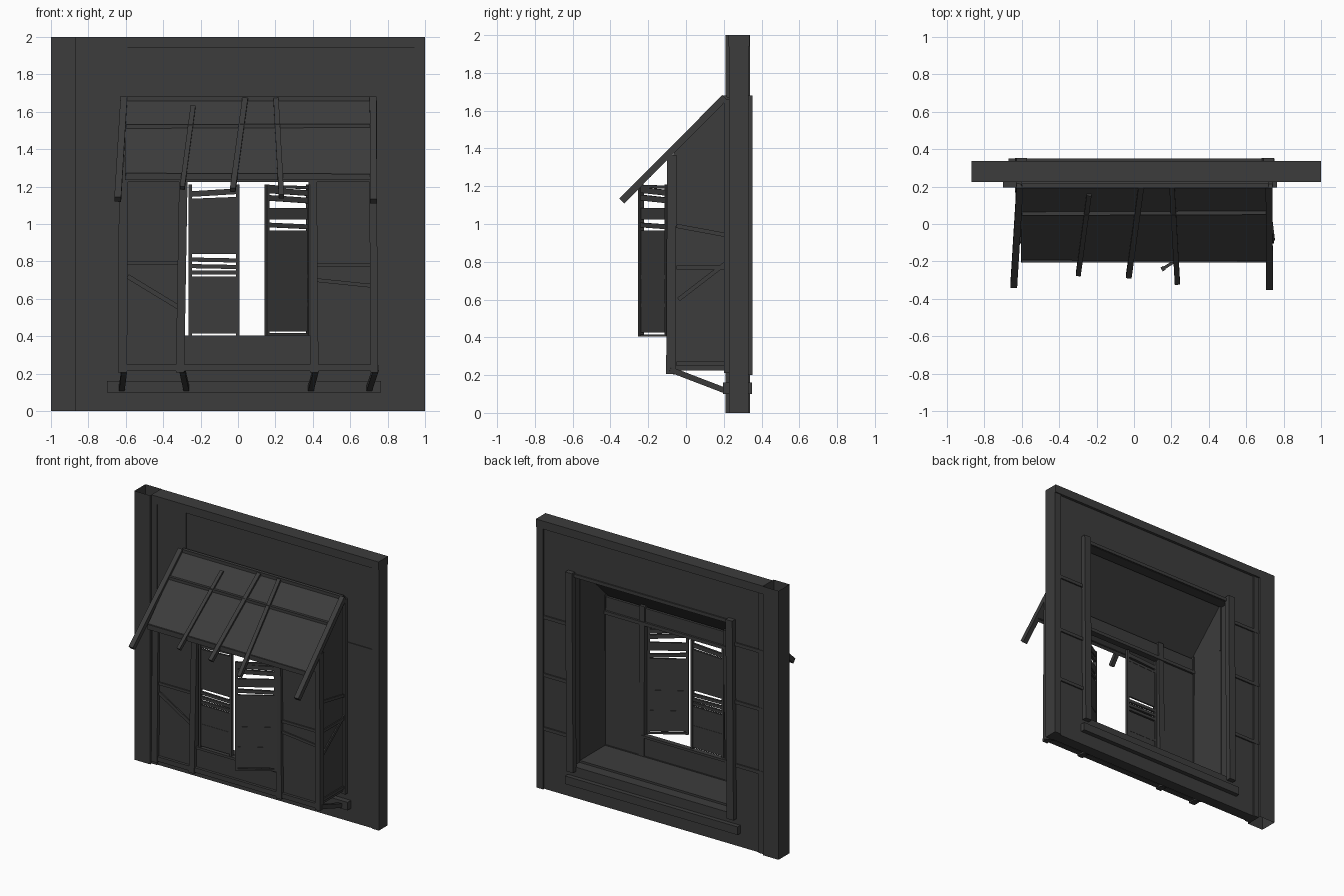
import bpy, math
from mathutils import Vector, Matrix

mat = bpy.data.materials.new("dark_wood")
mat.diffuse_color = (0.045, 0.045, 0.045, 1)

FACES = [(0, 3, 2, 1), (4, 5, 6, 7), (0, 1, 5, 4), (1, 2, 6, 5), (2, 3, 7, 6), (3, 0, 4, 7)]


def mesh(name, verts, faces):
    me = bpy.data.meshes.new(name)
    me.from_pydata(verts, [], faces)
    me.materials.append(mat)
    ob = bpy.data.objects.new(name, me)
    bpy.context.collection.objects.link(ob)
    return ob


def box(name, x0, x1, y0, y1, z0, z1, faces=FACES):
    return mesh(name, [(x, y, z) for z in (z0, z1)
                       for x, y in ((x0, y0), (x1, y0), (x1, y1), (x0, y1))], faces)


def beam(name, p, q, w, d=None):
    """Square stick from p to q; w is its width across x, d its other thickness."""
    p, q, d = Vector(p), Vector(q), d or w
    t = (q - p).normalized()
    side = Vector((0, 1, 0)) if abs(t.x) > 0.8 else Vector((1, 0, 0))
    a = (side - t * side.dot(t)).normalized()
    b = t.cross(a)
    verts = [c + a * (w / 2 * i) + b * (d / 2 * j) for c in (p, q)
             for i, j in ((-1, -1), (1, -1), (1, 1), (-1, 1))]
    return mesh(name, verts, FACES)


def side_prism(name, profile, x0, x1):
    """Extrude a (y, z) outline along x."""
    n = len(profile)
    verts = [(x, y, z) for x in (x0, x1) for y, z in profile]
    faces = [tuple(range(n))[::-1], tuple(range(n, 2 * n))]
    faces += [(i, (i + 1) % n, (i + 1) % n + n, i + n) for i in range(n)]
    return mesh(name, verts, faces)


# Wall frame: open-ended left post, top beam, right stud
box("left_post", -1, -0.87, 0.21, 0.34, 0, 2, FACES[2:])
box("top_beam", -0.87, 1, 0.224, 0.337, 1.94, 2)
box("right_stud", 0.945, 1, 0.228, 0.33, 0, 1.94)
box("left_stud", -0.87, -0.825, 0.228, 0.325, 0, 1.94)

# Wall panels around the bay opening
Y0, Y1 = 0.235, 0.317
box("wall_left", -0.87, -0.60, Y0, Y1, 0, 1.94)
box("wall_right", 0.71, 0.95, Y0, Y1, 0, 1.94)
box("wall_top", -0.60, 0.71, Y0, Y1, 1.64, 1.94)
box("wall_bottom", -0.60, 0.71, Y0, Y1, 0, 0.23)
box("upper_corner_board", -0.825, -0.59, 0.23, 0.24, 1.29, 1.94)
beam("front_left_brace", (-0.86, 0.234, 0.07), (-0.62, 0.234, 0.21), 0.01, 0.02)
for z, dz in ((0.80, -0.02), (0.72, 0), (0.52, 0.02)):
    beam("front_left_batten", (-0.86, 0.234, z), (-0.62, 0.234, z + dz), 0.01, 0.02)
beam("front_right_batten", (0.74, 0.234, 1.32), (0.945, 0.234, 1.32), 0.01, 0.025)

# Back battens, posts and sill
for z in (1.28, 0.85, 0.45):
    beam("back_right_batten", (0.72, 0.32, z), (0.95, 0.32, z), 0.014, 0.025)
for z in (1.5, 1.07, 0.6):
    beam("back_left_batten", (-0.60, 0.32, z), (-0.87, 0.32, z), 0.014, 0.025)
beam("back_top_batten", (-0.60, 0.32, 1.655), (0.72, 0.32, 1.655), 0.014, 0.025)
for x in (-0.60, 0.72):
    beam("back_post", (x - 0.01, 0.333, 0.2), (x, 0.333, 1.68), 0.055, 0.04)
box("back_sill", -0.67, 0.75, 0.31, 0.35, 0.10, 0.16)
box("front_sill", -0.70, 0.765, 0.195, 0.24, 0.10, 0.16)

# Bay side walls with rails and braces
outline = [(0.24, 0.23), (-0.07, 0.23), (-0.07, 1.365), (0.20, 1.64), (0.24, 1.66)]
for name, xa, xb, xo in (("left", -0.615, -0.595, -0.617), ("right", 0.705, 0.725, 0.727)):
    side_prism("bay_side_" + name, outline, xa, xb)
    for (ya, za), (yb, zb) in (((-0.05, 0.99), (0.22, 0.94)), ((-0.05, 0.77), (0.22, 0.77)),
                               ((-0.04, 0.60), (0.22, 0.80)), ((-0.05, 0.26), (0.22, 0.26))):
        beam("side_rail_" + name, (xo, ya, za), (xo, yb, zb), 0.012, 0.022)
    beam("side_wall_post_" + name, (xo, 0.215, 0.21), (xo, 0.215, 1.66), 0.03)

# Bay floor, front panels and header
box("bay_floor", -0.61, 0.72, -0.08, 0.24, 0.225, 0.245)
box("front_panel_left", -0.60, -0.30, -0.08, -0.06, 0.24, 1.35)
box("front_panel_right", 0.40, 0.715, -0.08, -0.06, 0.24, 1.35)
box("front_panel_low", -0.31, 0.41, -0.08, -0.06, 0.24, 0.40)
box("front_header", -0.31, 0.41, -0.08, -0.06, 1.225, 1.35)
box("opening_sill", -0.30, 0.40, -0.088, -0.05, 0.385, 0.403)
box("bay_bottom_rail", -0.62, 0.74, -0.10, -0.055, 0.215, 0.25)
box("bay_top_rail", -0.62, 0.73, -0.095, -0.045, 1.225, 1.25)
beam("left_panel_rail", (-0.59, -0.083, 0.79), (-0.30, -0.083, 0.79), 0.012, 0.02)
beam("left_panel_brace", (-0.59, -0.083, 0.72), (-0.31, -0.083, 0.55), 0.012, 0.025)
beam("right_panel_rail", (0.42, -0.083, 0.78), (0.71, -0.083, 0.78), 0.012, 0.02)
beam("right_panel_brace", (0.42, -0.083, 0.70), (0.71, -0.083, 0.67), 0.012, 0.02)

# Front posts and the struts under them
for xb, xt, w, xs in ((-0.617, -0.612, 0.048, -0.622), (-0.31, -0.29, 0.045, -0.275),
                      (0.408, 0.398, 0.045, 0.388), (0.728, 0.722, 0.04, 0.70)):
    beam("front_post", (xb, -0.08, 0.205), (xt, -0.075, 1.365), w, 0.05)
    beam("bottom_strut", (xb + 0.01, -0.085, 0.23), (xs, 0.215, 0.115), 0.03)

# Sloped awning with crossbars and rafters
side_prism("awning", [(0.235, 1.665), (-0.205, 1.235), (-0.205, 1.26), (0.21, 1.675)], -0.605, 0.72)
beam("awning_crossbar", (-0.60, 0.055, 1.521), (0.72, 0.06, 1.526), 0.02)
beam("awning_top_bar", (-0.60, 0.205, 1.668), (0.72, 0.205, 1.668), 0.025)
beam("awning_low_bar", (-0.60, -0.195, 1.262), (0.72, -0.195, 1.258), 0.02)
for xt, yt, xb, yb, w in ((-0.61, 0.205, -0.643, -0.33, 0.036), (-0.24, 0.16, -0.298, -0.27, 0.026),
                          (0.038, 0.20, -0.028, -0.28, 0.03), (0.203, 0.20, 0.232, -0.315, 0.028),
                          (0.722, 0.205, 0.725, -0.34, 0.036)):
    beam("rafter", (xt, yt, 1.465 + yt), (xb, yb, 1.465 + yb * 1.01), w)


def shutter(name, hinge, angle, width, panels, slats):
    """Shutter leaf built along +x from its hinge, then swung about z."""
    parts = [box(name + "_stile", u, u + 0.018, -0.012, 0.012, 0.405, 1.21)
             for u in (0, width - 0.018)]
    parts += [box(name + "_panel", 0.01, width - 0.01, -0.006, 0.006, a, b) for a, b in panels]
    parts += [beam(name + "_slat", (0.01, 0, a), (width - 0.01, 0, b), 0.016, t)
              for a, b, t in slats]
    m = Matrix.Translation((hinge[0], hinge[1], 0)) @ Matrix.Rotation(angle, 4, 'Z')
    for ob in parts:
        ob.matrix_world = m


# Closed left shutter and the right one swung outwards
shutter("left_shutter", (-0.265, -0.075), 0, 0.272,
        [(0.415, 0.72), (0.84, 1.135)],
        [(0.74, 0.74, 0.022), (0.775, 0.77, 0.022), (0.81, 0.805, 0.022),
         (1.16, 1.175, 0.03), (0.57, 0.57, 0.02), (1.125, 1.135, 0.02)])
shutter("right_shutter", (0.385, -0.095), math.pi + math.radians(32), 0.28,
        [(0.425, 0.965), (1.025, 1.085)],
        [(0.985, 0.995, 0.025), (1.125, 1.14, 0.03), (1.165, 1.18, 0.03),
         (1.195, 1.2, 0.016), (0.57, 0.57, 0.02), (0.72, 0.72, 0.02), (0.41, 0.41, 0.012)])
